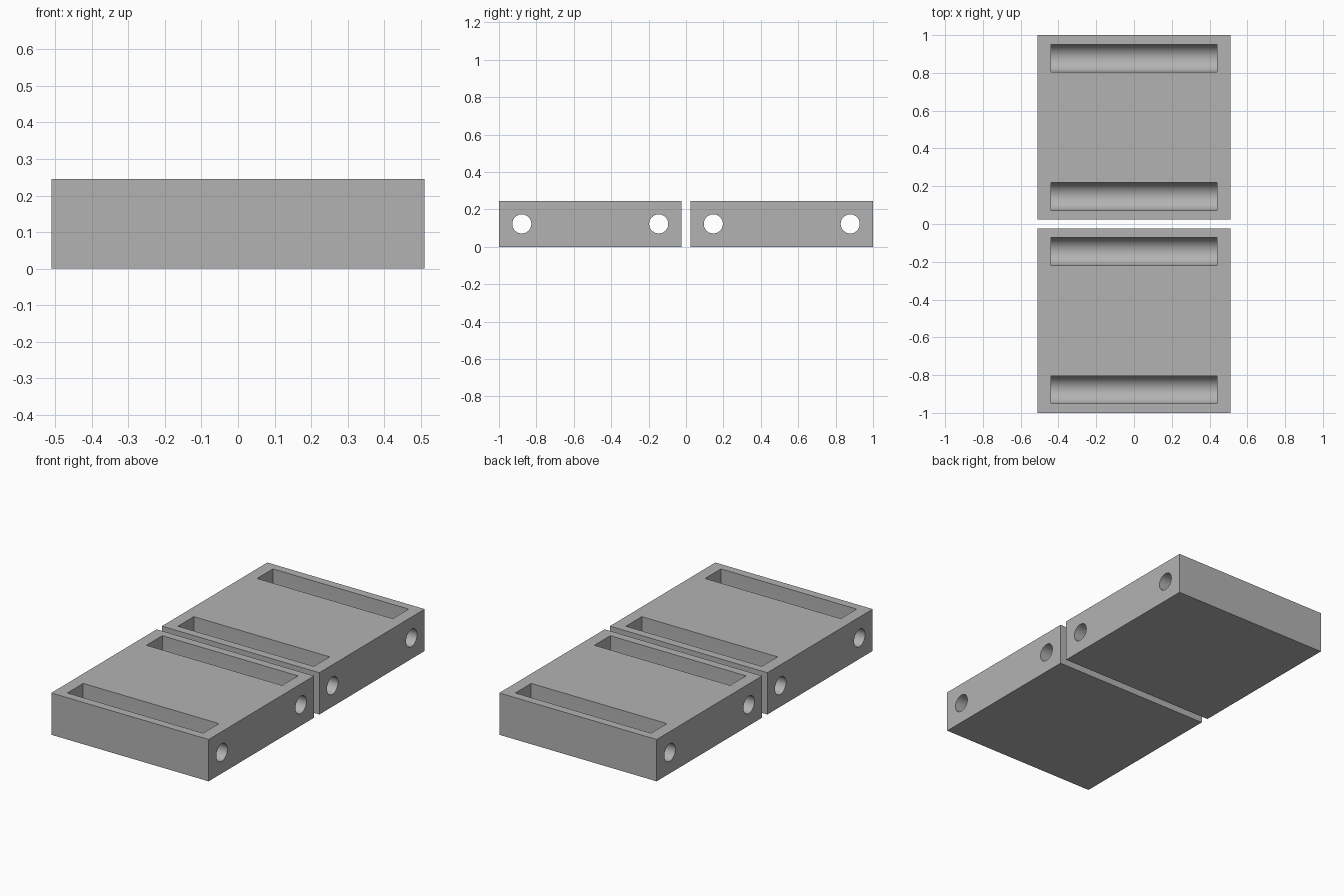
import bpy, bmesh, math

if "Cube" in bpy.data.objects:
    bpy.data.objects.remove(bpy.data.objects["Cube"])

HALF_X, HEIGHT, GAP = 0.51, 0.245, 0.0245
MID_Z = HEIGHT / 2
CHANNELS = (0.146, 0.878)          # distance of each channel from the centre line

grey = bpy.data.materials.new("plain grey")
grey.diffuse_color = (0.45, 0.45, 0.45, 1)
grey.use_nodes = True
grey.node_tree.nodes["Principled BSDF"].inputs["Base Color"].default_value = grey.diffuse_color


def extrude_x(name, profile, half):
    """Solid made by extruding a (y, z) profile along x."""
    bm = bmesh.new()
    face = bm.faces.new([bm.verts.new((-half, y, z)) for y, z in profile])
    ext = bmesh.ops.extrude_face_region(bm, geom=[face])["geom"]
    bmesh.ops.translate(bm, vec=(2 * half, 0, 0),
                        verts=[v for v in ext if isinstance(v, bmesh.types.BMVert)])
    bmesh.ops.recalc_face_normals(bm, faces=bm.faces)
    mesh = bpy.data.meshes.new(name)
    bm.to_mesh(mesh)
    bm.free()
    mesh.materials.append(grey)
    ob = bpy.data.objects.new(name, mesh)
    bpy.context.collection.objects.link(ob)
    return ob


def arc(y, r, start, end, n):
    return [(y + r * math.cos(start + (end - start) * i / n),
             MID_Z + r * math.sin(start + (end - start) * i / n)) for i in range(n + 1)]


def cut(block, cutter):
    bpy.context.view_layer.objects.active = block
    mod = block.modifiers.new("cut", "BOOLEAN")
    mod.operation, mod.solver, mod.object = "DIFFERENCE", "EXACT", cutter
    bpy.ops.object.modifier_apply(modifier=mod.name)
    bpy.data.objects.remove(cutter)


for side, name in ((-1, "front_block"), (1, "back_block")):
    block = extrude_x(name, [(side * GAP, 0), (side, 0), (side, HEIGHT), (side * GAP, HEIGHT)], HALF_X)
    for d in CHANNELS:
        y, r = side * d, 0.0735
        # open-topped slot with a half-round floor
        slot = [(y - r, HEIGHT + 0.1)] + arc(y, r, math.pi, 2 * math.pi, 32) + [(y + r, HEIGHT + 0.1)]
        cut(block, extrude_x("slot_cutter", slot, 0.44))
        # round hole through both end walls
        cut(block, extrude_x("hole_cutter", arc(y, 0.051, 0, 2 * math.pi, 48)[:-1], 0.6))
    # smooth the curved walls, keep the rims sharp
    bpy.ops.object.select_all(action="DESELECT")
    block.select_set(True)
    bpy.context.view_layer.objects.active = block
    bpy.ops.object.shade_smooth_by_angle(angle=math.radians(30))
